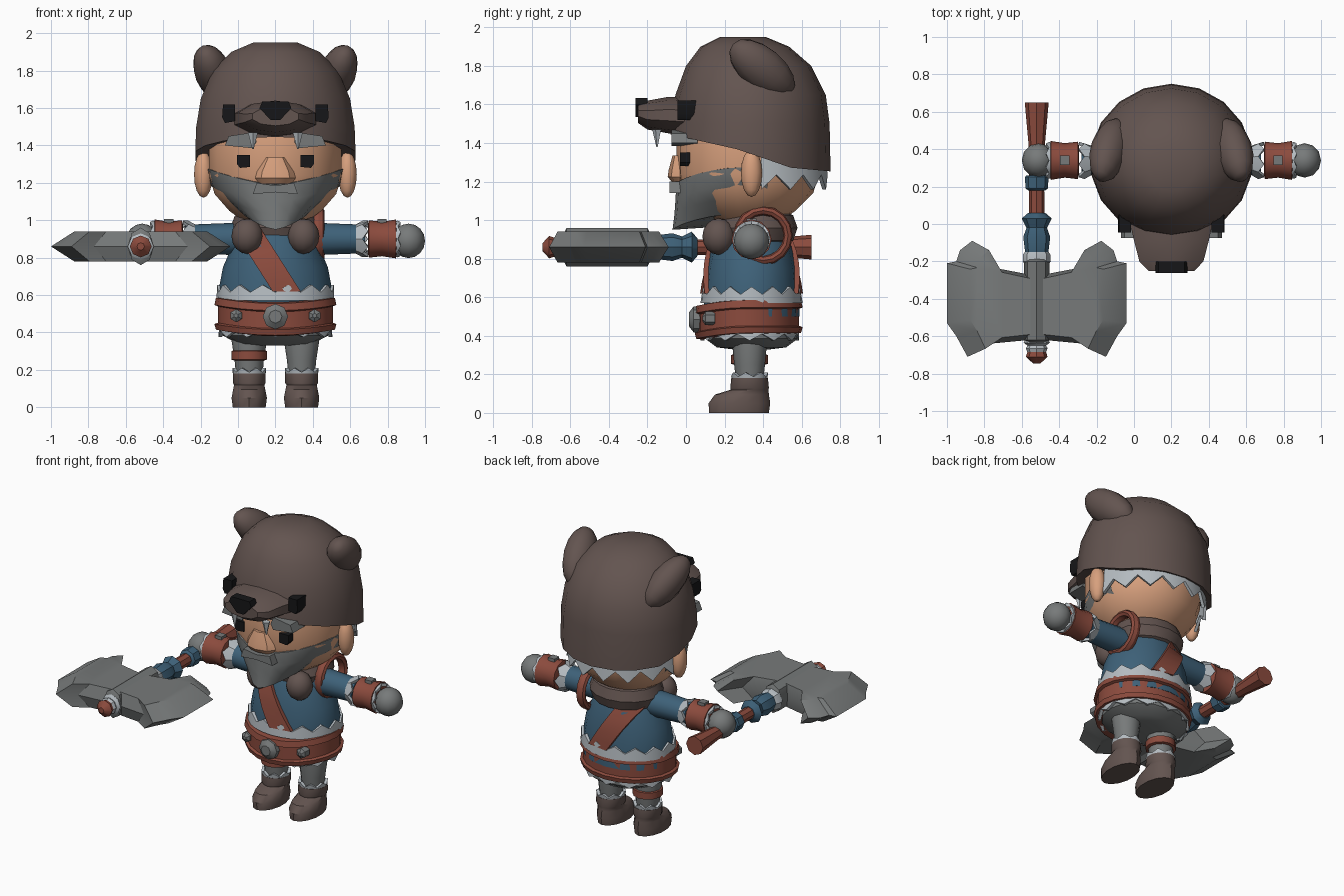
import bpy, bmesh
from math import sin, cos, pi, radians
from mathutils import Matrix, Vector

if "Cube" in bpy.data.objects:
    bpy.data.objects.remove(bpy.data.objects["Cube"])


def material(name, *rgb):
    m = bpy.data.materials.new(name)
    m.use_nodes = True
    m.diffuse_color = (*rgb, 1)
    m.node_tree.nodes["Principled BSDF"].inputs["Base Color"].default_value = (*rgb, 1)
    return m


BROWN = material("brown fur", .125, .089, .08)
GREY = material("grey", .185, .195, .195)
LIGHT = material("light grey", .46, .50, .53)
BLUE = material("blue cloth", .048, .12, .19)
RED = material("red leather", .26, .07, .047)
SKIN = material("skin", .68, .35, .205)
BLACK = material("black", .008, .008, .009)

T = Matrix.Translation
R = lambda deg, axis: Matrix.Rotation(radians(deg), 4, axis)
FORWARD = R(90, 'X')    # local z runs towards the front
CX, CY = .2, .34        # body axis
parts = []


def finish(name, mat, bm):
    bmesh.ops.recalc_face_normals(bm, faces=bm.faces)
    me = bpy.data.meshes.new(name)
    bm.to_mesh(me)
    bm.free()
    me.materials.append(mat)
    ob = bpy.data.objects.new(name, me)
    bpy.context.collection.objects.link(ob)
    parts.append(ob)
    return ob


def loft(name, mat, rings, n=14, c=(CX, CY), M=Matrix(), dz=None, arc=None, caps=True):
    """Join ellipse rings (z, rx, ry[, shift y]); angle 0 faces the front."""
    bm = bmesh.new()
    a0, a1 = [radians(v) for v in (arc or (0, 360))]
    rows = []
    for k, (z, rx, ry, *sy) in enumerate(rings):
        row = []
        for i in range(n + 1 if arc else n):
            a = a0 + (a1 - a0) * i / n
            x, y = c[0] + rx * sin(a), c[1] - ry * cos(a) + (sy[0] if sy else 0)
            row.append(bm.verts.new(M @ Vector((x, y, z + (dz(k, a, i, y) if dz else 0)))))
        rows.append(row)
    for p, q in zip(rows, rows[1:]):
        for i in range(n):
            j = (i + 1) % len(p)
            bm.faces.new((p[i], p[j], q[j], q[i]))
    if caps and not arc:
        bm.faces.new(rows[0])
        bm.faces.new(rows[-1])
    return finish(name, mat, bm)


def zigzag(name, mat, base, tip, depth, n, thick=.02, **kw):
    """Toothed trim from a base ring to a tip ring."""
    inner = (tip[0], tip[1] - thick, tip[2] - thick)
    return loft(name, mat, [base, tip, inner], n, caps=False,
                dz=lambda k, a, i, y: depth * (i % 2) if k else 0, **kw)


def ball(name, mat, loc, radii, rot=Matrix(), u=12, v=8):
    bm = bmesh.new()
    M = T(loc) @ rot @ Matrix.Diagonal((*radii, 1))
    bmesh.ops.create_uvsphere(bm, u_segments=u, v_segments=v, radius=1, matrix=M)
    return finish(name, mat, bm)


def layers(name, mat, outlines):
    """Join equal-length outlines and cap both ends."""
    bm = bmesh.new()
    rows = [[bm.verts.new(p) for p in o] for o in outlines]
    for p, q in zip(rows, rows[1:]):
        for i in range(len(p)):
            j = (i + 1) % len(p)
            bm.faces.new((p[i], p[j], q[j], q[i]))
    bm.faces.new(rows[0])
    bm.faces.new(rows[-1])
    return finish(name, mat, bm)


def plate(name, mat, pts, y0, y1, s=1):
    """Outline of (offset from body axis, z), pushed from y0 to y1."""
    return layers(name, mat, [[(CX + s * u, y, z) for u, z in pts] for y in (y0, y1)])


def ring(name, mat, loc, major, minor, scale, rot=(0, 0, 0)):
    bpy.ops.mesh.primitive_torus_add(location=loc, rotation=rot, major_radius=major,
                                     minor_radius=minor, major_segments=16, minor_segments=8)
    ob = bpy.context.object
    ob.name, ob.scale = name, scale
    ob.data.materials.append(mat)
    parts.append(ob)


def lerp(table, t):
    for (a, *p), (b, *q) in zip(table, table[1:]):
        if t <= b:
            f = max(0, (t - a) / (b - a))
            return [m + (n - m) * f for m, n in zip(p, q)]
    return table[-1][1:]


# Head and face
loft("head", SKIN, [(1, .18, .18), (1.05, .25, .25), (1.14, .33, .34), (1.24, .36, .37),
                    (1.5, .36, .37), (1.7, .28, .29)], 18, (CX, .32))
loft("nose", SKIN, [(1.195, .085, .04), (1.225, .108, .065), (1.26, .1, .06),
                    (1.335, .055, .04)], 8, (CX, -.03))
loft("beard", GREY, [(1.2, .32, .33), (1.19, .365, .38), (1.1, .345, .385), (1.03, .275, .39),
                     (.95, .18, .4), (.97, .05, .1)], 14, (CX, .33), arc=(-104, 104),
     dz=lambda k, a, i, y: .085 * abs(sin(a)) ** 1.5)
plate("moustache", GREY, [(-.12, 1.14), (-.1, 1.2), (0, 1.185), (.1, 1.2), (.12, 1.14), (0, 1.15)],
      .02, -.085)

# Fur hood shaped as an animal head
RIM = [(-.1, 1.45), (.3, 1.36), (.38, 1.34), (.46, 1.28), (.78, 1.25)]
loft("fur_hood", BROWN, [(1.95, .12, .12, -.04), (1.9, .24, .23, -.03), (1.8, .34, .325, -.01),
                         (1.65, .405, .39), (1.5, .43, .41), (0, .435, .415), (.01, .37, .38)],
     18, (CX, .335), dz=lambda k, a, i, y: lerp(RIM, y)[0] if k > 4 else 0)
loft("muzzle", BROWN, [(-.08, .25, .1, -.01), (.09, .21, .095), (.2, .18, .075), (.25, .13, .05, .01)],
     10, (CX, 1.545), FORWARD)
plate("muzzle_nose", BLACK, [(-.07, 1.635), (.07, 1.635), (.085, 1.6), (.025, 1.535),
                             (-.025, 1.535), (-.085, 1.6)], -.2, -.262)
zigzag("back_hair", LIGHT, (1.36, .37, .385), (1.16, .385, .4), .075, 14, c=(CX, .335), arc=(98, 262))

for s, side in ((1, "left"), (-1, "right")):
    # Face details on each side
    ball(side + "_ear", SKIN, (CX + s * .385, .34, 1.245), (.05, .055, .125))
    plate(side + "_eye", BLACK, [(.135, 1.285), (.19, 1.28), (.205, 1.3), (.205, 1.35), (.135, 1.35)],
          .04, -.03, s)
    plate(side + "_eyebrow", GREY, [(.27, 1.4), (.12, 1.385), (.1, 1.42), (.12, 1.47), (.25, 1.45)],
          .06, -.075, s)
    plate(side + "_hood_eye", BLACK, [(.215, 1.53), (.27, 1.52), (.285, 1.55), (.28, 1.62), (.215, 1.62)],
          .06, -.045, s)
    loft(side + "_fang", LIGHT, [(1.38, .004, .004), (1.47, .028, .025)], 5, (CX + s * .12, -.15))
    ball(side + "_hood_ear", BROWN, (CX + s * .33, .395, 1.785), (.1, .115, .205),
         R(s * 22, 'Y') @ R(48, 'X'))
    ball(side + "_collar_end", BROWN, (CX + s * .15, .17, .915), (.085, .085, .095))

    # Arms along the x axis
    A = T((CX, CY, .9)) @ R(s * 90, 'Y')
    o = (0, 0)
    loft(side + "_arm", BLUE, [(.08, .085, .085), (.25, .085, .085), (.48, .076, .076)], 12, o, A)
    zigzag(side + "_sleeve_trim", LIGHT, (.43, .08, .08), (.465, .1, .1), .03, 14, c=o, M=A)
    loft(side + "_cuff", RED, [(.495, .08, .08), (.5, .1, .1), (.57, .092, .092), (.645, .104, .104),
                               (.65, .07, .07)], 12, o, A)
    zigzag(side + "_cuff_trim", LIGHT, (.64, .095, .095), (.655, .098, .098), .015, 16, c=o, M=A)
    ball(side + "_hand", GREY, (CX + s * .712, CY, .89), (.088, .092, .092))
    plate(side + "_cuff_stud", GREY, [(.545, .98), (.545, 1.008), (.595, 1.008), (.595, .98)],
          .315, .365, s)

    # Legs and boots
    f = (CX + s * .14, .33)
    loft(side + "_leg", GREY, [(.16, .07, .07), (.25, .078, .08), (.36, .095, .09), (.42, .09, .09)], 12, f)
    zigzag(side + "_boot_trim", LIGHT, (.175, .088, .092), (.188, .092, .096), .022, 14, c=f)
    loft(side + "_boot", BROWN, [(0, .09, .155, -.055), (.05, .097, .16, -.053), (.095, .088, .14, -.04),
                                 (.12, .083, .098), (.13, .09, .1), (.18, .09, .095)], 14, f)
    loft(side + "_belt_stud", GREY, [(-.15, .035, .035), (-.1, .035, .035), (-.085, .012, .012)],
         6, (CX + s * .21, .49), FORWARD)
loft("leg_band", RED, [(.25, .08, .08), (.255, .096, .096), (.3, .096, .096), (.305, .08, .08)],
     12, (CX - .14, .33))

# Torso, collar and straps
BODY = [(.5, .3, .25), (.62, .305, .245), (.75, .28, .232), (.87, .228, .205), (.97, .17, .165),
        (1.05, .12, .12)]
loft("tunic", BLUE, BODY, 16)
ring("fur_collar", BROWN, (CX, .36, .96), .15, .08, (1.05, .95, 1.15))
ring("shoulder_strap", RED, (.43, .4, .92), .13, .024, (1, 1, 1.4), (0, pi / 2, 0))
for s, name in ((-1, "front_strap"), (1, "back_strap")):
    inner, outer = [], []
    for rowset, lift in ((inner, -.01), (outer, .022)):
        for edge in (-.075, .075):
            line = []
            for i in range(7):
                z = .95 - .055 * i
                u = -.15 + .035 * i + edge
                rx, ry = [r + lift for r in lerp(BODY, z)]
                line.append((CX + u, CY + s * ry * max(.08, 1 - (u / rx) ** 2) ** .5, z))
            rowset.append(line)
    layers(name, RED, list(zip(inner[0], outer[0], outer[1], inner[1])))

# Belt and skirt
dip = lambda k, a, i, y: -.03 * max(0, cos(a)) ** 2
zigzag("tunic_trim", LIGHT, (.57, .315, .265), (.615, .312, .258), .04, 28)
loft("belt", RED, [(.41, .28, .24), (.415, .318, .272), (.445, .326, .28), (.452, .308, .262),
                   (.54, .308, .262), (.547, .326, .28), (.585, .318, .272), (.59, .28, .24)],
     20, (CX, .325), dz=dip)
loft("belt_buckle", GREY, [(-.09, .068, .068), (-.04, .068, .068), (-.015, .035, .035)],
     8, (CX, .485), FORWARD)
zigzag("skirt_trim", LIGHT, (.44, .3, .255), (.375, .305, .255), .035, 24, c=(CX, .33))
loft("skirt", GREY, [(.46, .29, .245), (.385, .285, .24), (.34, .2, .18), (.33, .1, .1)], 16)

# Axe held in the right hand, running front to back
AX, AZ = -.52, .86


def haft(name, mat, rings, n=8):
    return loft(name, mat, [(-y, r, q[0] if q else r) for y, r, *q in rings], n, (AX, AZ), FORWARD)


haft("axe_handle", RED, [(.65, .064), (.44, .045), (.2, .04), (-.67, .045), (-.71, .058), (-.745, .02)])
haft("rear_wrap", BLUE, [(.26, .055), (.25, .063), (.19, .06), (.18, .045)])
haft("front_wrap", BLUE, [(.06, .045), (.03, .08), (-.02, .055), (-.07, .072), (-.15, .062)])
haft("rear_collar", LIGHT, [(-.14, .055), (-.16, .072), (-.2, .075), (-.22, .06)])
haft("front_collar", LIGHT, [(-.61, .06), (-.635, .07), (-.65, .05), (-.665, .058), (-.685, .05)])
haft("axe_socket", GREY, [(-.185, .05, .07), (-.2, .068, .1), (-.62, .068, .1), (-.635, .05, .07)])
BLADE = [(.04, -.27), (.25, -.23), (.345, -.09), (.41, -.14), (.43, -.2), (.48, -.21), (.48, -.53),
         (.43, -.6), (.37, -.71), (.25, -.64), (.04, -.62)]
for s, side in ((1, "left"), (-1, "right")):
    layers(side + "_axe_blade", GREY,
           [[(AX + s * u * kx, -.42 + (y + .42) * ky, AZ + h) for u, y in BLADE]
            for h, kx, ky in ((-.08, .74, .85), (0, 1, 1), (.08, .74, .85))])

# Smooth shading with sharp edges kept
bpy.ops.object.select_all(action='DESELECT')
for ob in parts:
    ob.select_set(True)
bpy.context.view_layer.objects.active = parts[0]
bpy.ops.object.shade_smooth_by_angle(angle=radians(35))
